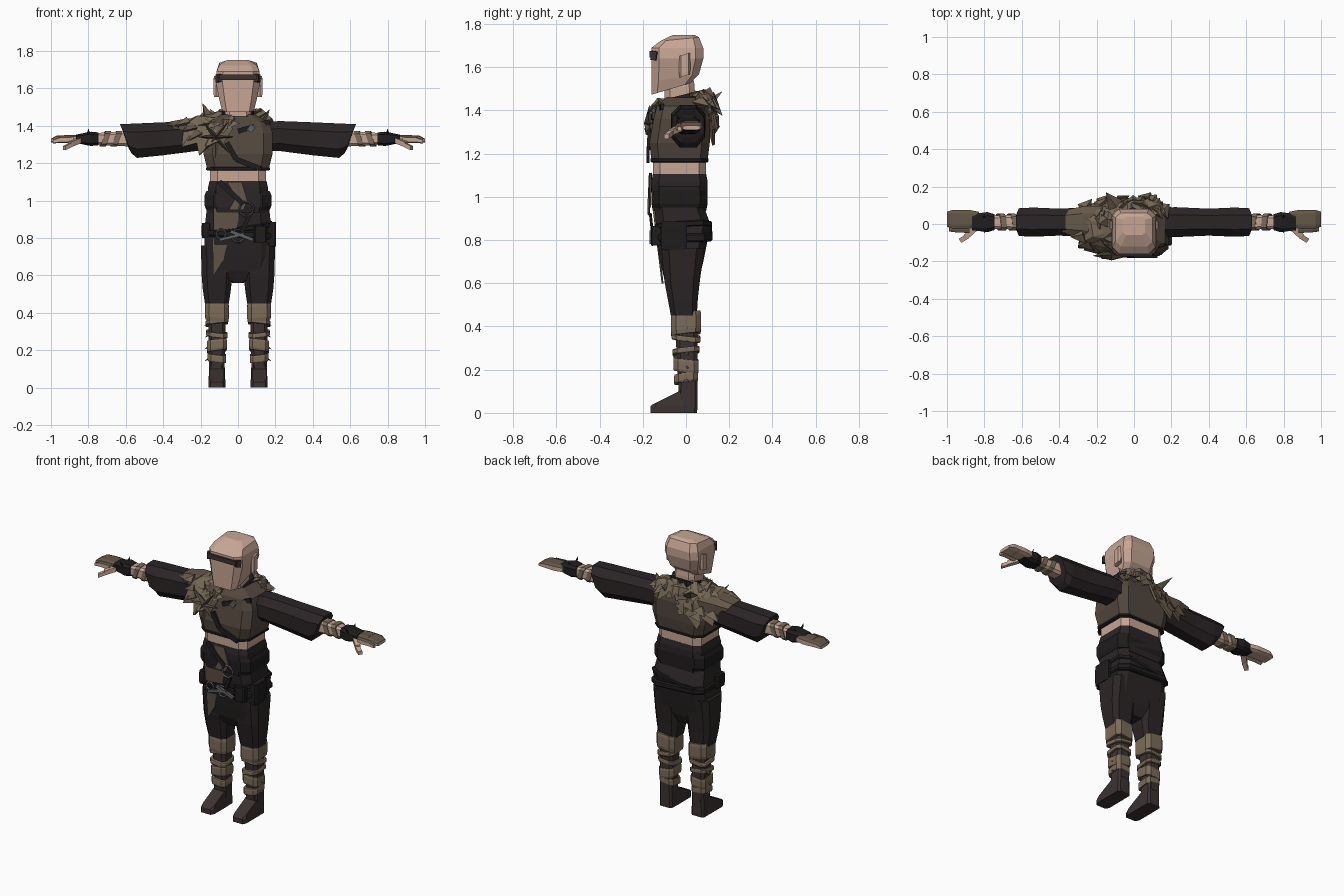
import bpy, bmesh, math, random
from mathutils import Vector

if "Cube" in bpy.data.objects:
    bpy.data.objects.remove(bpy.data.objects["Cube"])
random.seed(4)

def material(name, *rgb):
    m = bpy.data.materials.new(name)
    m.use_nodes = True
    m.diffuse_color = (*rgb, 1)
    m.node_tree.nodes["Principled BSDF"].inputs["Base Color"].default_value = (*rgb, 1)
    return m

SKIN = material("skin", .57, .38, .3)
FUR = material("tan fur", .18, .137, .093)
WRAP = material("linen wrap", .2, .15, .1)
HIDE = material("worn hide", .13, .096, .066)
SHIRT = material("brown cloth", .085, .063, .047)
BLACK = material("black cloth", .024, .018, .019)
BOOT = material("dark leather", .045, .032, .031)
LEATHER = material("black leather", .014, .012, .012)
METAL = material("grey metal", .12, .12, .12)

def finish(name, bm, mat):
    bmesh.ops.recalc_face_normals(bm, faces=bm.faces)
    mesh = bpy.data.meshes.new(name)
    bm.to_mesh(mesh)
    bm.free()
    mesh.materials.append(mat)
    ob = bpy.data.objects.new(name, mesh)
    bpy.context.collection.objects.link(ob)
    return ob

def loft(name, mat, rings, centre=(0, 0), tilt=(0, 0), boxy=.5, axis="z", side=1, n=8):
    """Rings: position, two radii, optional shift and tilt along the second radius."""
    bm, rows = bmesh.new(), []
    widest = math.cos(math.pi / n) ** boxy
    for position, r1, r2, *extra in rings:
        shift, lean = (extra + [0, 0])[:2]
        row = []
        for i in range(n):
            angle = 2 * math.pi * (i + .5) / n
            u, v = (math.copysign(abs(f(angle)) ** boxy, f(angle)) / widest for f in (math.cos, math.sin))
            u, v = u * r1, v * r2
            along_axis = position + tilt[0] * u + (tilt[1] + lean) * v
            u, v = centre[0] + u, centre[1] + shift + v
            row.append(bm.verts.new((side * u, v, along_axis) if axis == "z" else (side * along_axis, u, v)))
        rows.append(row)
    for low, high in zip(rows, rows[1:]):
        for i in range(n):
            j = (i + 1) % n
            bm.faces.new((low[i], low[j], high[j], high[i]))
    bm.faces.new(rows[0])
    bm.faces.new(rows[-1])
    return finish(name, bm, mat)

def band(name, mat, position, height, r1, r2, **options):
    """Short belt or wrap, slightly narrower at its edges."""
    rings = [(position + k * height / 2, r1 * f, r2 * f) for k, f in ((-1, .95), (-.6, 1), (.6, 1), (1, .95))]
    return loft(name, mat, rings, **options)

def hull(name, mat, points):
    bm = bmesh.new()
    bmesh.ops.convex_hull(bm, input=[bm.verts.new(q) for q in points])
    finish(name, bm, mat)

def bar(name, mat, start, end, width, thick, normal=(0, -1, 0)):
    start, end, normal = Vector(start), Vector(end), Vector(normal).normalized()
    across = (end - start).cross(normal).normalized() * width / 2
    hull(name, mat, [q + k * across + d * normal * thick / 2
                     for q in (start, end) for k in (-1, 1) for d in (-1, 1)])

def spike(name, mat, base, tip, r):
    base, tip = Vector(base), Vector(tip)
    turn = (tip - base).to_track_quat("Z", "Y")
    corners = (r, 0, 0), (0, r / 2, 0), (-r, 0, 0), (0, -r / 2, 0)
    hull(name, mat, [base + turn @ Vector(c) for c in corners] + [tip])

def plate(name, mat, outline, depth):
    """Thin front panel; depth gives y from z."""
    bm = bmesh.new()
    face = bm.faces.new([bm.verts.new((x, depth(z), z)) for x, z in outline])
    new = bmesh.ops.extrude_face_region(bm, geom=[face])["geom"]
    bmesh.ops.translate(bm, vec=(0, .009, 0), verts=[g for g in new if isinstance(g, bmesh.types.BMVert)])
    finish(name, bm, mat)

def metal_ring(name, location, radius):
    bpy.ops.mesh.primitive_torus_add(location=location, rotation=(math.pi / 2, 0, 0), major_radius=radius,
                                     minor_radius=.006, major_segments=10, minor_segments=4)
    bpy.context.object.name = name
    bpy.context.object.data.materials.append(METAL)

# Head, neck and brow band
loft("head", SKIN, [(1.5, .085, .09, -.07, .3), (1.55, .1, .11, -.05, .15), (1.64, .12, .12, -.04),
                    (1.69, .115, .12, -.04), (1.73, .1, .09, -.03, .1), (1.75, .06, .05, -.01)], boxy=.4)
band("neck", SKIN, 1.46, .16, .07, .07, centre=(0, -.03))
bar("brow_band", BOOT, (-.1, -.16, 1.66), (.1, -.16, 1.66), .03, .02)

# Torso
waist = dict(centre=(0, -.03), boxy=.35)
loft("shirt", SHIRT, [(1.17, .165, .13), (1.25, .185, .14), (1.36, .185, .13, .01),
                      (1.42, .165, .115, .01), (1.46, .09, .08, .02)], **waist)
band("shirt_hem", LEATHER, 1.17, .02, .17, .135, **waist)
band("belly", SKIN, 1.13, .14, .15, .122, **waist)
band("corset", BLACK, 1.02, .17, .16, .13, **waist)
band("waist_belt", LEATHER, 1, .1, .178, .13, **waist)
band("collar", LEATHER, 1.45, .045, .085, .09, centre=(0, -.015), tilt=(0, .25))
plate("corset_panel", HIDE, [(-.06, 1.1), (.02, 1.1), (.05, 1), (.03, .95), (-.05, .95), (-.01, 1.02)], lambda z: -.17)

# Chest straps
for start, end in (((.17, -.11, 1.42), (0, -.155, 1.37)), ((-.06, -.17, 1.31), (-.01, -.175, 1.22)),
                   ((-.01, -.175, 1.22), (.12, -.175, 1.17)), ((-.1, -.165, 1.1), (.03, -.17, .98))):
    bar("chest_strap", LEATHER, start, end, .028, .014)
bar("chest_buckle", METAL, (.06, -.15, 1.37), (.08, -.15, 1.4), .03, .014)

# Trousers with a ragged tabard
loft("hips", BLACK, [(.56, .03, .05), (.62, .165, .08), (.7, .18, .1), (.8, .178, .12),
                     (.86, .178, .128, .01), (.97, .165, .112, -.015)], centre=(0, -.02), boxy=.4)
ragged = [(-.12 + .13 * (i / 9) ** .7 + random.uniform(-.015, .015), .6 + .04 * i) for i in range(10)]
plate("torn_tabard", HIDE, ragged + [(-.13, .96), (-.135, .6)], lambda z: -.113 - .12 * (z - .6))

# Hip belts, pouches and hanging metalwork
hip = dict(centre=(0, -.012), boxy=.4)
band("hip_belt", LEATHER, .82, .04, .188, .134, tilt=(-.05, 0), **hip)
band("slung_belt", LEATHER, .85, .03, .183, .132, tilt=(.14, .05), **hip)
band("large_pouch", LEATHER, .82, .13, .024, .06, centre=(.18, -.055), boxy=.3)
band("small_pouch", LEATHER, .82, .09, .035, .025, centre=(.12, -.138), boxy=.3)
band("side_pouch", LEATHER, .84, .08, .024, .045, centre=(-.17, -.08), boxy=.3)
metal_ring("upper_ring", (.045, -.172, .955), .038)
metal_ring("lower_ring", (0, -.155, .81), .034)
metal_ring("side_ring", (-.09, -.155, .82), .025)
bar("hanging_strap", LEATHER, (.06, -.165, .92), (.02, -.155, .83), .022, .012)
bar("buckle_bar", METAL, (-.04, -.16, .835), (.08, -.16, .79), .018, .016)
bar("dagger_grip", METAL, (-.1, -.16, .79), (.03, -.16, .82), .016, .016)

for s, side in ((1, "left"), (-1, "right")):
    # Ear and brow end
    bar(side + "_brow_end", BOOT, (s * .098, -.16, 1.656), (s * .112, -.135, 1.652), .042, .018, (s, -.4, 0))
    band(side + "_ear", SKIN, 1.61, .1, .013, .024, centre=(.117, -.006), tilt=(0, .3), side=s, n=6)

    # Leg, wraps and boot
    leg = dict(centre=(.113, 0), side=s)
    loft(side + "_trouser_leg", BLACK, [(.76, .085, .1, -.015), (.61, .082, .082, -.018), (.53, .076, .07, -.015),
                                        (.45, .064, .06, -.01)], **leg)
    loft(side + "_shin", BOOT, [(.47, .05, .054), (.1, .04, .044, .01)], **leg)
    for i, height in enumerate((.04, .06, .025, .025, .1)):
        z, r, slope = .16 + .063 * i, .05 + .0035 * i, .12 * (-1) ** i
        band(side + "_leg_wrap", WRAP, z, height, r, r * 1.1, tilt=(slope, slope), **leg)
        spike(side + "_wrap_end", WRAP, (s * .15, 0, z), (s * .18, .01, z - .02), .015)
    loft(side + "_boot_shaft", BOOT, [(0, .045, .044, .008), (.15, .041, .043, .01)], boxy=.35, **leg)
    loft(side + "_boot_toe", BOOT, [(0, .046, .09, -.075), (.03, .046, .09, -.075), (.08, .039, .086, -.073, .5)],
         boxy=.35, **leg)

    # Sleeve, forearm and hand
    arm = dict(centre=(.01, 1.33), axis="x", side=s)
    loft(side + "_sleeve", BLACK, [(.13, .075, .075, .01), (.22, .08, .08, .015), (.4, .072, .088), (.54, .078, .092, -.01),
                                   (.6, .074, .078, 0, .4), (.6, .045, .05, 0, .3)], boxy=.8, **arm)
    loft(side + "_forearm", SKIN, [(.56, .042, .042), (.7, .037, .035), (.84, .032, .024)], **arm)
    for x in (.65, .71):
        band(side + "_arm_wrap", WRAP, x, .03, .045, .042, tilt=(.1, -.35), **arm)
    loft(side + "_bracer", LEATHER, [(.745, .042, .034), (.785, .054, .038), (.81, .05, .034), (.865, .044, .022)], **arm)
    for y in (-.03, .03):
        spike(side + "_bracer_stud", LEATHER, (s * .8, y, 1.355), (s * .8, y * 1.6, 1.385), .01)
    hand = dict(centre=(.025, 1.33), axis="x", side=s)
    finger = dict(centre=(-.03, 1.325), axis="x", side=s, n=6)
    for ob in (loft(side + "_palm", SKIN, [(.83, .04, .02), (.88, .05, .021), (.93, .05, .02)], **hand),
               loft(side + "_fingers", SKIN, [(.92, .05, .019), (.97, .05, .017), (1, .04, .01, -.01)], **hand),
               loft(side + "_index_finger", SKIN, [(.88, .018, .018), (.95, .015, .015), (.99, .01, .01, -.01)], **finger)):
        ob.data.materials.append(HIDE)
        for face in ob.data.polygons:
            face.material_index = int(face.normal.z > .5)
    bar(side + "_thumb", SKIN, (s * .85, -.025, 1.32), (s * .9, -.07, 1.3), .03, .028, (0, 0, 1))
    bar(side + "_thumb_tip", SKIN, (s * .89, -.065, 1.3), (s * .93, -.09, 1.28), .026, .022, (0, 0, 1))

# Ragged fur mantle, sweeping from the chest over one shoulder and behind the neck
def mantle_edges(t):
    """Inner edge, outer edge and outward direction at t."""
    angle = math.radians(-100 - 240 * t)
    c, s = math.cos(angle), math.sin(angle)
    shoulder = max(0, -c)
    drop = .14 * abs(math.sin(2 * angle)) if shoulder else 0
    inner = Vector((.1 * c, .09 * s - .01, 1.47 + .02 * s))
    outer = Vector((.18 * c - .14 * shoulder ** 2, math.copysign(.16 * abs(s) ** .3, s) - .02, 1.38 - drop))
    return inner, outer, Vector((c, s, 0))

bm, rows = bmesh.new(), []
for i in range(21):
    inner, outer, out = mantle_edges(i / 20)
    row = []
    for j in range(5):
        k = j / 4 * (1 if i % 2 else .82)
        bulge = math.sin(math.pi * k) * (out * .02 + Vector((0, 0, .035)))
        jitter = Vector([random.uniform(-.012, .012) for axis in range(3)])
        row.append(bm.verts.new(inner.lerp(outer, k) + bulge + jitter))
    for j in range(4 if rows else 0):
        bm.faces.new((rows[-1][j], row[j], row[j + 1], rows[-1][j + 1]))
    rows.append(row)
bmesh.ops.triangulate(bm, faces=bm.faces)
finish("fur_mantle", bm, FUR).modifiers.new("thickness", "SOLIDIFY").thickness = .012
for i in range(26):
    inner, outer, out = mantle_edges((i + random.random()) / 26)
    base = inner.lerp(outer, random.uniform(.2, .75)) + out * .008 + Vector((0, 0, .02))
    tip = base + (outer - inner).normalized() * .07 + out * .01 + Vector((0, 0, random.uniform(0, .03)))
    spike("fur_tuft", HIDE if i < 8 and i % 2 else FUR, base, tip, .055)
for base, tip in (((-.16, .02, 1.46), (-.19, 0, 1.52)), ((.13, .07, 1.42), (.17, .06, 1.49)),
                  ((-.1, .1, 1.43), (-.15, .17, 1.49)), ((.13, .08, 1.41), (.2, .09, 1.42))):
    spike("tall_fur_tuft", FUR, base, tip, .045)
for i in range(7):
    angle = math.pi * (.75 + i / 4)
    tip = (-.12 + .1 * math.cos(angle), -.17, 1.34 + .12 * math.sin(angle))
    spike("chest_fur_burst", SHIRT, (-.12, -.165, 1.34), tip, .03)

# Torn shoulder cloth under the fur
loft("shoulder_rag", HIDE, [(.15, .087, .058), (.26, .085, .058, 0, .3), (.34, .068, .042, 0, .6)],
     centre=(.01, 1.38), axis="x", side=-1, boxy=.7)
for y in (-.04, 0, .04):
    spike("rag_point", HIDE, (-.31, y, 1.395), (-.42, y / 2, 1.41), .035)
